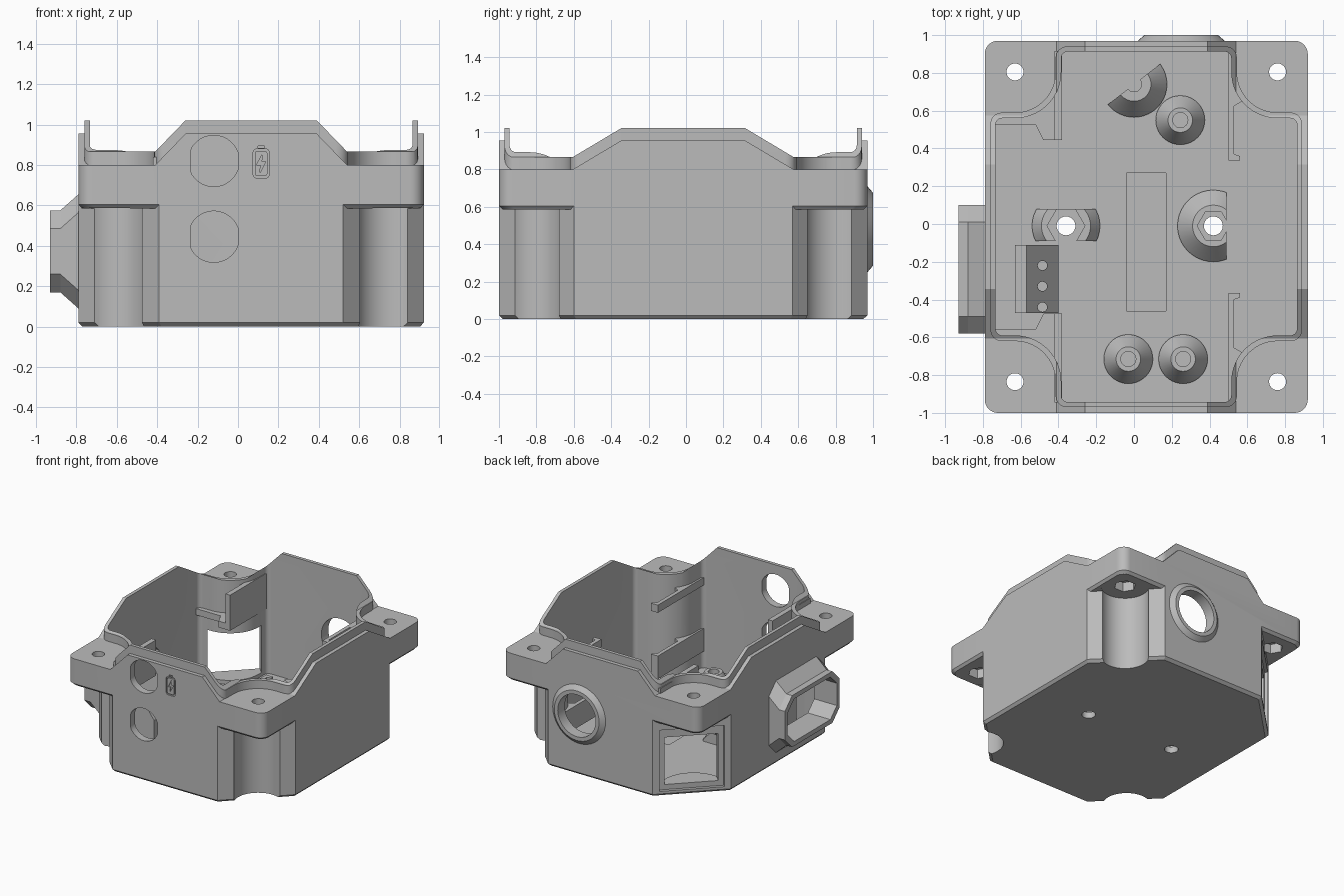
import bpy, bmesh, math
from mathutils import Vector

if "Cube" in bpy.data.objects:
    bpy.data.objects.remove(bpy.data.objects["Cube"])

GREY = bpy.data.materials.new("housing grey")
GREY.use_nodes = True
GREY.diffuse_color = (0.5, 0.5, 0.5, 1)
GREY.node_tree.nodes["Principled BSDF"].inputs["Base Color"].default_value = (0.5, 0.5, 0.5, 1)

CX, CY = 0.065, -0.015      # plan centre of the box
SX, SY = 0.695, 0.82        # screw offsets from the centre
CORNERS = [(a, b) for a in (-1, 1) for b in (-1, 1)]
AXES = {"x": lambda p, t: (t, p[0], p[1]),
        "y": lambda p, t: (p[0], t, p[1]),
        "z": lambda p, t: (p[0], p[1], t)}


# ---------- helpers ----------
def loft(name, layers, axis="z"):
    """Solid through equal-length outlines: layers = [(position, points)]."""
    bm = bmesh.new()
    rings = [[bm.verts.new(AXES[axis](p, t)) for p in pts] for t, pts in layers]
    for a, b in zip(rings, rings[1:]):
        for i in range(len(a)):
            j = (i + 1) % len(a)
            bm.faces.new((a[i], a[j], b[j], b[i]))
    bm.faces.new(rings[0])
    bm.faces.new(rings[-1])
    bmesh.ops.recalc_face_normals(bm, faces=bm.faces)
    me = bpy.data.meshes.new(name)
    bm.to_mesh(me)
    bm.free()
    me.materials.append(GREY)
    ob = bpy.data.objects.new(name, me)
    bpy.context.collection.objects.link(ob)
    return ob


def prism(name, pts, a, b, axis="z"):
    return loft(name, [(a, pts), (b, pts)], axis)


def rect(x0, x1, y0, y1):
    return [(x0, y0), (x1, y0), (x1, y1), (x0, y1)]


def box(name, x0, x1, y0, y1, z0, z1):
    return prism(name, rect(x0, x1, y0, y1), z0, z1)


def arc(cx, cy, r, a0, a1, n=8):
    return [(cx + r * math.cos(math.radians(a0 + (a1 - a0) * i / n)),
             cy + r * math.sin(math.radians(a0 + (a1 - a0) * i / n))) for i in range(n + 1)]


def circle(cx, cy, r, n=40):
    return arc(cx, cy, r, 0, 360, n)[:-1]


def rounded(x0, x1, y0, y1, r):
    return (arc(x1 - r, y1 - r, r, 0, 90) + arc(x0 + r, y1 - r, r, 90, 180)
            + arc(x0 + r, y0 + r, r, 180, 270) + arc(x1 - r, y0 + r, r, 270, 360))


def cut_rect(x0, x1, y0, y1, c):
    return [(x0 + c, y0), (x1 - c, y0), (x1, y0 + c), (x1, y1 - c),
            (x1 - c, y1), (x0 + c, y1), (x0, y1 - c), (x0, y0 + c)]


def scaled(pts, k):
    return [(CX + (x - CX) * k, CY + (y - CY) * k) for x, y in pts]


def combine(ob, op, *others):
    for o in others:
        m = ob.modifiers.new(op, "BOOLEAN")
        m.operation, m.solver, m.object = op, "EXACT", o
        bpy.context.view_layer.objects.active = ob
        bpy.ops.object.modifier_apply(modifier=m.name)
        bpy.data.objects.remove(o)
    return ob


def scalloped(hx, hy, r, f):
    """Rectangle with a rounded bite around every corner screw."""
    quad = (arc(hx - f, SY - r - f, f, 0, 90, 6) + arc(SX, SY, r, 270, 180, 14)
            + arc(SX - r - f, hy - f, f, 0, 90, 6))
    pts = []
    for a, b in ((1, 1), (-1, 1), (-1, -1), (1, -1)):
        part = [(CX + a * x, CY + b * y) for x, y in quad]
        pts += part if a * b > 0 else part[::-1]
    return pts


def envelope(lift):
    """Raised middles of the walls, low at the corners."""
    def profile(c, top, foot):
        lo, hi = 0.80 + lift, 0.955 + lift
        return [(c - 1.2, -0.2), (c + 1.2, -0.2), (c + 1.2, lo), (c + foot, lo), (c + top, hi),
                (c - top, hi), (c - foot, lo), (c - 1.2, lo)]
    return combine(prism("env", profile(CX, 0.325, 0.475), -1.3, 1.3, "y"), "UNION",
                   prism("env_b", profile(CY, 0.33, 0.59), -1.31, 1.31, "x"))


# ---------- main shell ----------
plan = cut_rect(CX - 0.855, CX + 0.855, CY - 0.985, CY + 0.985, 0.4)
shell = loft("housing_shell", [(0, scaled(plan, 0.978)), (0.02, plan), (0.65, plan)])
ears = rounded(CX - 0.855, CX + 0.855, CY - 0.985, CY + 0.985, 0.07)
combine(shell, "UNION", loft("ears", [(0.585, scaled(ears, 0.98)), (0.605, ears), (1.2, ears)]))
combine(shell, "INTERSECT", envelope(0))
for a, b in CORNERS:
    x, y = CX + a * SX, CY + b * SY
    if (a, b) != (-1, 1):
        combine(shell, "DIFFERENCE", prism("channel", circle(x, y, 0.175), -0.1, 0.586))
lip = combine(prism("lip", scalloped(0.825, 0.955, 0.215, 0.06), 0.7, 1.2), "INTERSECT", envelope(0.066))
combine(shell, "UNION", lip)

# ---------- side connector shroud and rear ring ----------
face = cut_rect(-0.58, 0.10, 0.17, 0.575, 0.09)
base = cut_rect(-0.58, 0.10, 0.09, 0.655, 0.09)
combine(shell, "UNION",
        loft("shroud", [(-0.93, face), (-0.88, face), (-0.79, base), (-0.76, base)], "x"),
        loft("ring", [(0.94, circle(0.25, 0.48, 0.23)), (0.97, circle(0.25, 0.48, 0.23)),
                      (1.0, circle(0.25, 0.48, 0.195))], "y"))

# ---------- cavity and openings ----------
combine(shell, "DIFFERENCE",
        prism("cavity", scalloped(0.798, 0.928, 0.245, 0.035), 0.05, 1.3),
        prism("shroud_hole", cut_rect(-0.545, 0.065, 0.205, 0.54, 0.08), -1, -0.7, "x"),
        prism("ring_hole", circle(0.25, 0.48, 0.165), 0.8, 1.1, "y"),
        box("floor_recess", -0.04, 0.17, -0.46, 0.27, 0.04, 0.2))
for z in (0.82, 0.445):
    slot = arc(-0.12, z, 0.127, -20, 20) + [(-0.12 + 0.127 * math.cos(t), z + 0.127 * math.sin(t))
            for t in [math.radians(20 + 10 * i) for i in range(1, 34)]][:-1]
    slot = [(max(-0.235, min(0.0, x)), y) for x, y in slot]
    combine(shell, "DIFFERENCE", prism("port", slot, -1.1, -0.9, "y"))
for a, b in CORNERS:
    x, y = CX + a * SX, CY + b * SY
    combine(shell, "DIFFERENCE", prism("screw_hole", circle(x, y, 0.045, 24), 0.55, 1),
            prism("nut_pocket", circle(x, y, 0.08, 6), 0.55, 0.66))
for x in (-0.36, 0.42):
    combine(shell, "DIFFERENCE", prism("floor_hole", circle(x, -0.01, 0.05, 24), -0.1, 0.2))

# angled window in the rear corner
mid, out, side = Vector((-0.59, 0.77)), Vector((-1, 1)).normalized(), Vector((1, 1)).normalized()
for half, depth, z0, z1 in ((0.235, 0.025, 0.04, 0.52), (0.195, 0.24, 0.08, 0.45)):
    pts = [mid + side * s * half + out * d for s, d in ((-1, -depth), (1, -depth), (1, 0.06), (-1, 0.06))]
    combine(shell, "DIFFERENCE", prism("window", [tuple(p) for p in pts], z0, z1))

# engraved battery mark on the front
mark = combine(prism("mark", rounded(0.075, 0.155, 0.735, 0.88, 0.02), -1.1, -0.99, "y"), "DIFFERENCE",
               prism("mark_in", rounded(0.085, 0.145, 0.745, 0.87, 0.012), -1.2, -0.9, "y"))
bolt = [(0.12, 0.855), (0.092, 0.8), (0.112, 0.8), (0.108, 0.76), (0.138, 0.818), (0.117, 0.818)]
combine(shell, "DIFFERENCE", mark, prism("bolt", bolt, -1.1, -0.99, "y"),
        box("mark_cap", 0.1, 0.13, -1.1, -0.99, 0.885, 0.895))
parts = [shell]


# ---------- floor posts ----------
def post(name, x, y, r0, r1, top, hole, sides=24):
    ob = loft(name, [(0.04, circle(x, y, r0)), (0.06, circle(x, y, r0)), (top, circle(x, y, r1))])
    combine(ob, "DIFFERENCE", prism("bore", circle(x, y, hole, sides), 0.03, 0.5))
    parts.append(ob)
    return ob


for i, (x, y) in enumerate(((-0.03, -0.715), (0.26, -0.715), (0.245, 0.55))):
    post(f"screw_post_{i + 1}", x, y, 0.13, 0.065, 0.17, 0.04)
half = post("half_post", 0, 0.74, 0.175, 0.09, 0.17, 0.04)
combine(half, "DIFFERENCE", prism("trim", [(-0.4, 0.43), (0.4, 1.05), (-0.4, 1.05)], 0, 0.4))
nut_seat = post("nut_seat", 0.42, -0.01, 0.19, 0.11, 0.15, 0.085, 6)
combine(nut_seat, "INTERSECT", box("trim", 0.1, 0.49, -0.3, 0.3, 0, 0.5))
clamp_seat = post("split_nut_seat", -0.36, -0.01, 0.18, 0.13, 0.13, 0.1, 6)
combine(clamp_seat, "INTERSECT", box("trim", -0.6, -0.1, -0.09, 0.08, 0, 0.5))

# ---------- terminal block behind the connector ----------
block = prism("terminal_block", [(-0.63, 0.04), (-0.4, 0.04), (-0.4, 0.2), (-0.57, 0.42), (-0.63, 0.42)],
              -0.47, -0.11, "y")
for y in (-0.22, -0.33, -0.44):
    combine(block, "DIFFERENCE", prism("pin_hole", circle(-0.485, y, 0.025, 16), 0.15, 0.6))
parts.append(block)

# ---------- inner brackets, mirrored front to back ----------
rail = [(0.5, 0.35), (0.56, 0.35), (0.56, 0.375), (0.53, 0.385), (0.53, 0.64), (0.6, 0.68), (0.56, 0.91), (0.5, 0.93)]
shelf = [(-0.75, 0.54), (-0.52, 0.54), (-0.48, 0.46), (-0.38, 0.46), (-0.38, 0.93), (-0.42, 0.93),
         (-0.43, 0.86), (-0.5, 0.665), (-0.6, 0.61), (-0.75, 0.6)]
for s, end in ((-1, "front"), (1, "rear")):
    def flip(pts):
        return [(x, CY + s * y) for x, y in pts]
    parts += [prism(f"{end}_upper_rail", flip(rail), 0.70, 0.76),
              prism(f"{end}_lower_rail", flip(rail), 0.18, 0.36),
              prism(f"{end}_shelf", flip(shelf), 0.56, 0.61),
              prism(f"{end}_guide", flip(rect(-0.42, -0.38, 0.46, 0.93)), 0.6, 0.84)]

# ---------- shading ----------
bpy.ops.object.select_all(action="DESELECT")
for ob in parts:
    ob.select_set(True)
bpy.context.view_layer.objects.active = shell
bpy.ops.object.shade_smooth_by_angle(angle=math.radians(28))
